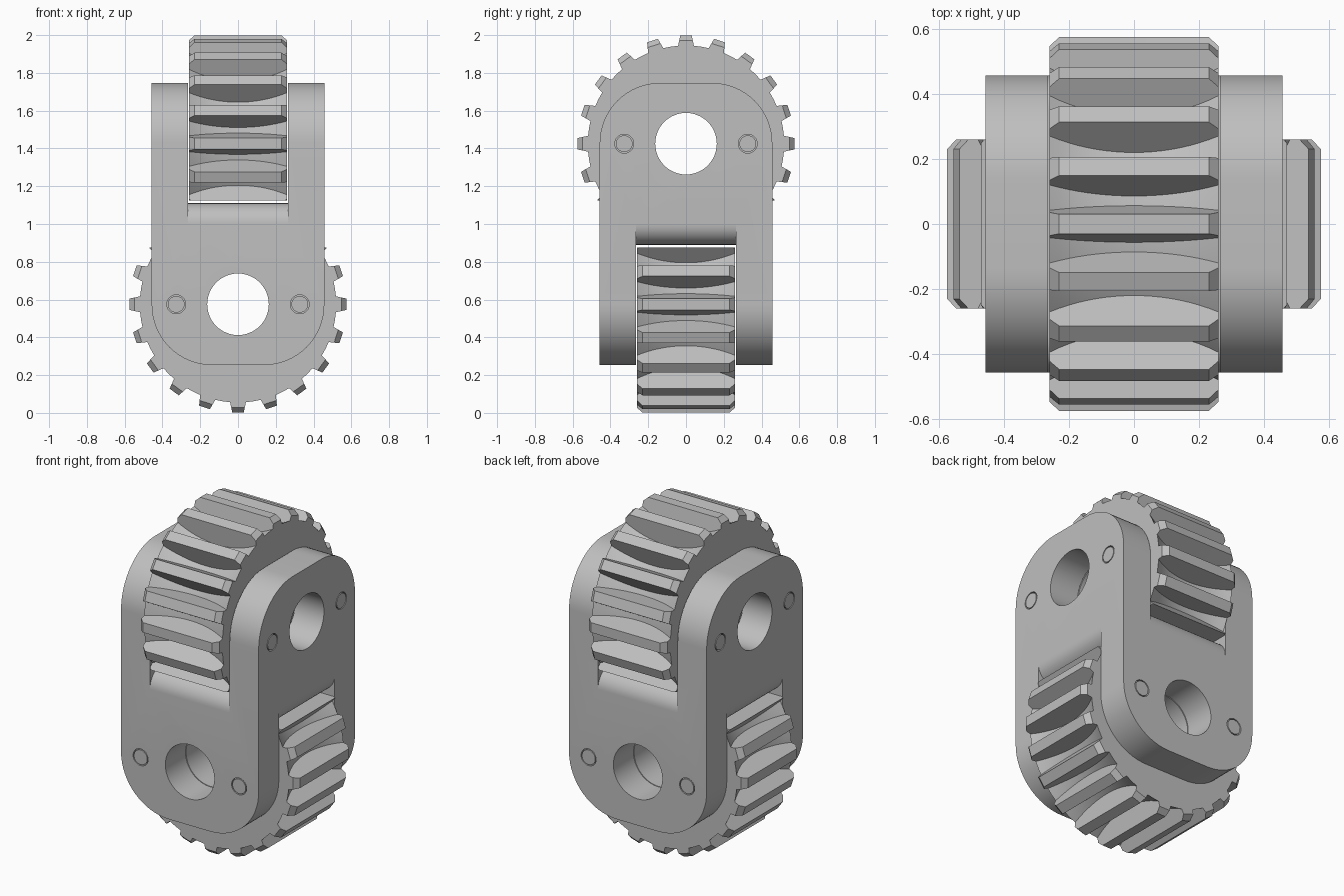
import bpy, bmesh, math
from mathutils import Matrix, Vector

if "Cube" in bpy.data.objects:
    bpy.data.objects.remove(bpy.data.objects["Cube"])

HALF = 0.457            # half width of the housing
CZ = 1.425              # height of the upper axle
TIP, EDGE_ROOT, MID_ROOT = 0.575, 0.52, 0.455
GEAR_W, TEETH = 0.26, 20

grey = bpy.data.materials.new("plain grey")
grey.diffuse_color = (0.52, 0.52, 0.52, 1)
grey.use_nodes = True
grey.node_tree.nodes["Principled BSDF"].inputs["Base Color"].default_value = grey.diffuse_color

# Upper unit, and the same unit turned over and a quarter round for the lower one
UPPER = Matrix.Identity(4)
LOWER = Matrix.Translation((0, 0, 2)) @ Matrix.Rotation(math.pi, 4, Vector((1, 1, 0)))


def finish(bm, name, frame=UPPER):
    bmesh.ops.recalc_face_normals(bm, faces=bm.faces)
    mesh = bpy.data.meshes.new(name)
    bm.to_mesh(mesh)
    bm.free()
    mesh.transform(frame)
    mesh.materials.append(grey)
    ob = bpy.data.objects.new(name, mesh)
    bpy.context.collection.objects.link(ob)
    return ob


def prism_x(points, x0, x1, name, frame):
    """Extrude a (y, z) outline along x."""
    bm = bmesh.new()
    a = [bm.verts.new((x0, y, z)) for y, z in points]
    b = [bm.verts.new((x1, y, z)) for y, z in points]
    bm.faces.new(a)
    bm.faces.new(b)
    n = len(a)
    for i in range(n):
        j = (i + 1) % n
        bm.faces.new((a[i], a[j], b[j], b[i]))
    return finish(bm, name, frame)


def rod(r, y, x0, x1, name, frame, n=48):
    pts = [(y + r * math.cos(2 * math.pi * i / n), CZ + r * math.sin(2 * math.pi * i / n))
           for i in range(n)]
    return prism_x(pts, x0, x1, name, frame)


def activate(ob):
    bpy.ops.object.select_all(action='DESELECT')
    ob.select_set(True)
    bpy.context.view_layer.objects.active = ob


def cut(ob, cutter):
    cutter.hide_render = True
    mod = ob.modifiers.new("cut", 'BOOLEAN')
    mod.operation, mod.solver, mod.object = 'DIFFERENCE', 'EXACT', cutter
    activate(ob)
    bpy.ops.object.modifier_apply(modifier=mod.name)
    bpy.data.objects.remove(cutter)


def smooth(ob):
    activate(ob)
    bpy.ops.object.shade_smooth_by_angle(angle=math.radians(25))


def make_gear(name, frame):
    """Throated gear: the valleys dip towards the middle of the width."""
    bm = bmesh.new()
    inner = GEAR_W - 0.03
    stations = [-GEAR_W] + [inner * i / 8 for i in range(-8, 9)] + [GEAR_W]
    arc_r = (GEAR_W ** 2 + 0.065 ** 2) / 0.13
    rings = []
    for x in stations:
        root = MID_ROOT + arc_r - math.sqrt(arc_r ** 2 - x * x)
        tip = TIP if abs(x) < GEAR_W - 0.001 else TIP - 0.027
        ring = []
        for t in range(TEETH):
            c = 2 * math.pi * t / TEETH

            def add(r, a):
                ring.append(bm.verts.new((x, r * math.sin(a), CZ + r * math.cos(a))))
            for r, s in ((root, -1), (tip, -1), (tip, 1), (root, 1)):
                add(r, c + s * (0.03 + (TIP - r) * 0.22) / r)
            add(root, c + math.pi / TEETH)
        rings.append(ring)
    n = len(rings[0])
    for a, b in zip(rings, rings[1:]):
        for i in range(n):
            j = (i + 1) % n
            bm.faces.new((a[i], a[j], b[j], b[i]))
    bm.faces.new(rings[0])
    bm.faces.new(rings[-1])
    gear = finish(bm, name, frame)
    # axle bore and flat underside
    cut(gear, rod(0.163, 0, -1, 1, "bore_cutter", frame))
    cut(gear, prism_x([(-1, 0.5), (1, 0.5), (1, 1.125), (-1, 1.125)], -1, 1,
                      "flat_cutter", frame))
    smooth(gear)


# Housing block: top rounded one way, bottom rounded the other way
bm = bmesh.new()
bmesh.ops.create_cube(bm, size=1)
for v in bm.verts:
    v.co = (v.co.x * 2 * HALF, v.co.y * 2 * HALF, 1 + v.co.z * 1.494)


def corner_edges(axis, top):
    other = 1 - axis
    return [e for e in bm.edges
            if abs(e.verts[0].co[axis] - e.verts[1].co[axis]) > 0.1
            and all((v.co.z > 1) == top for v in e.verts)
            and abs(e.verts[0].co[other] - e.verts[1].co[other]) < 0.01]


for axis, top in ((0, True), (1, False)):
    bmesh.ops.bevel(bm, geom=corner_edges(axis, top), offset=0.32, segments=16,
                    profile=0.5, affect='EDGES')
housing = finish(bm, "housing")

# Slot outline with rounded lips at both ends of its floor
lip = [(-HALF + 0.11 * (1 - math.cos(a)), 1.0 + 0.11 * math.sin(a))
       for a in [math.pi / 2 * i / 10 for i in range(11)]]
slot = [(-0.7, 2.2), (-0.7, 1.0)] + lip
slot += [(-y, z) for y, z in reversed(slot)]

for label, frame in (("upper", UPPER), ("lower", LOWER)):
    cut(housing, prism_x(slot, -0.265, 0.265, "slot_cutter", frame))
    cut(housing, rod(0.163, 0, -1, 1, "bore_cutter", frame))
    for sx in (-1, 1):
        for sy in (-1, 1):
            # pin set flush in a thin ring groove
            y = sy * 0.327
            cut(housing, rod(0.05, y, sx * 0.44, sx * 0.6, "pin_hole_cutter", frame, 32))
            smooth(rod(0.044, y, sx * 0.43, sx * HALF, label + "_pin", frame, 32))
    make_gear(label + "_gear", frame)
smooth(housing)
